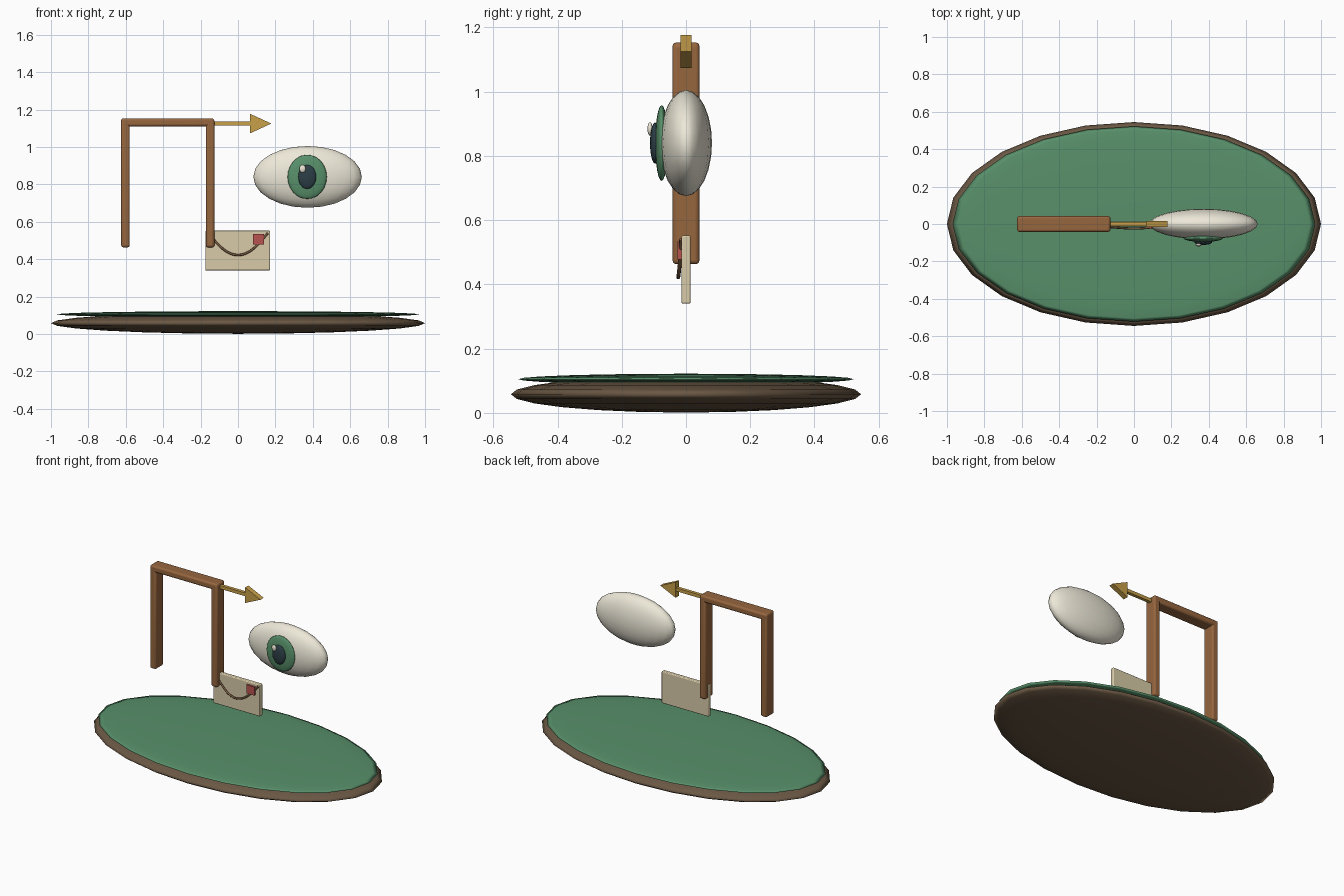
import bpy, bmesh, math

if "Cube" in bpy.data.objects:
    bpy.data.objects.remove(bpy.data.objects["Cube"])


def material(name, hexcode):
    def lin(c):
        return c / 12.92 if c <= 0.04045 else ((c + 0.055) / 1.055) ** 2.4
    m = bpy.data.materials.new(name)
    rgb = [lin(int(hexcode[i:i + 2], 16) / 255) for i in (0, 2, 4)]
    m.diffuse_color = (*rgb, 1)
    m.use_nodes = True
    m.node_tree.nodes["Principled BSDF"].inputs["Base Color"].default_value = m.diffuse_color
    return m


EARTH = material("earth", "6B5844")
GREEN = material("green", "58906A")
WOOD = material("wood", "96663F")
WHITE = material("eye_white", "EDE8D8")
DARK = material("pupil_dark", "2C3E46")
GOLD = material("gold", "C8A04A")
PAPER = material("paper", "D8CBA8")
RED = material("red", "B85450")
CORD = material("cord", "7A5A40")


def finish(ob, name, mat):
    ob.name = name
    ob.data.materials.append(mat)
    return ob


def ellipsoid(name, centre, radii, mat, segments=24, rings=12):
    bpy.ops.mesh.primitive_uv_sphere_add(segments=segments, ring_count=rings, location=centre)
    ob = bpy.context.object
    ob.scale = radii
    bpy.ops.object.transform_apply(location=False, rotation=False, scale=True)
    bpy.ops.object.shade_smooth()
    return finish(ob, name, mat)


def box(name, x, y, z, mat, bevel=0.0):
    bpy.ops.mesh.primitive_cube_add(
        size=1, location=(sum(x) / 2, sum(y) / 2, sum(z) / 2))
    ob = bpy.context.object
    ob.scale = (x[1] - x[0], y[1] - y[0], z[1] - z[0])
    bpy.ops.object.transform_apply(location=False, rotation=False, scale=True)
    if bevel:
        b = ob.modifiers.new("rounding", 'BEVEL')
        b.width, b.segments = bevel, 3
        bpy.ops.object.shade_smooth_by_angle(angle=math.radians(35))
    return finish(ob, name, mat)


# Oval base with a grassy top
ellipsoid("base", (0, 0, 0.058), (1.0, 0.545, 0.057), EARTH)
ellipsoid("base_top", (0, 0, 0.105), (0.97, 0.522, 0.017), GREEN)

# Wooden frame
for name, x in (("left_post", -0.602), ("right_post", -0.149)):
    box(name, (x - 0.023, x + 0.023), (-0.042, 0.042), (0.463, 1.15), WOOD, 0.012)
box("crossbeam", (-0.625, -0.127), (-0.042, 0.042), (1.11, 1.153), WOOD, 0.012)

# Arrow with a flat triangular head
box("arrow_shaft", (-0.14, 0.08), (-0.011, 0.011), (1.115, 1.137), GOLD)
bm = bmesh.new()
face = bm.faces.new([bm.verts.new((x, -0.017, z)) for x, z in
                     ((0.065, 1.073), (0.178, 1.125), (0.065, 1.177))])
ext = bmesh.ops.extrude_face_region(bm, geom=[face])
bmesh.ops.translate(bm, vec=(0, 0.034, 0),
                    verts=[g for g in ext["geom"] if isinstance(g, bmesh.types.BMVert)])
bmesh.ops.recalc_face_normals(bm, faces=bm.faces)
mesh = bpy.data.meshes.new("arrow_head")
bm.to_mesh(mesh)
bm.free()
head = bpy.data.objects.new("arrow_head", mesh)
bpy.context.collection.objects.link(head)
finish(head, "arrow_head", GOLD)

# Floating eye
ellipsoid("eyeball", (0.372, 0, 0.84), (0.29, 0.081, 0.165), WHITE)
ellipsoid("iris", (0.37, -0.076, 0.84), (0.105, 0.02, 0.118), GREEN)
ellipsoid("pupil", (0.37, -0.096, 0.84), (0.048, 0.016, 0.064), DARK)
ellipsoid("eye_highlight", (0.345, -0.112, 0.884), (0.017, 0.008, 0.021), WHITE, 16, 8)

# Envelope with stamp and curved flap line
box("envelope", (-0.175, 0.172), (-0.014, 0.014), (0.34, 0.552), PAPER, 0.005)
box("stamp", (0.08, 0.14), (-0.027, -0.012), (0.478, 0.534), RED)
cu = bpy.data.curves.new("flap_line", 'CURVE')
cu.dimensions = '3D'
cu.bevel_depth, cu.bevel_resolution, cu.use_fill_caps = 0.006, 2, True
sp = cu.splines.new('BEZIER')
sp.bezier_points.add(2)
for p, co, h in zip(sp.bezier_points,
                    ((-0.16, -0.015, 0.54), (0, -0.024, 0.422), (0.16, -0.015, 0.54)),
                    ((0.04, 0, -0.045), (0.07, 0, 0), (0.04, 0, 0.045))):
    p.handle_left_type = p.handle_right_type = 'FREE'
    p.co = co
    p.handle_left = [a - b for a, b in zip(co, h)]
    p.handle_right = [a + b for a, b in zip(co, h)]
flap = bpy.data.objects.new("flap_line", cu)
bpy.context.collection.objects.link(flap)
finish(flap, "flap_line", CORD)
